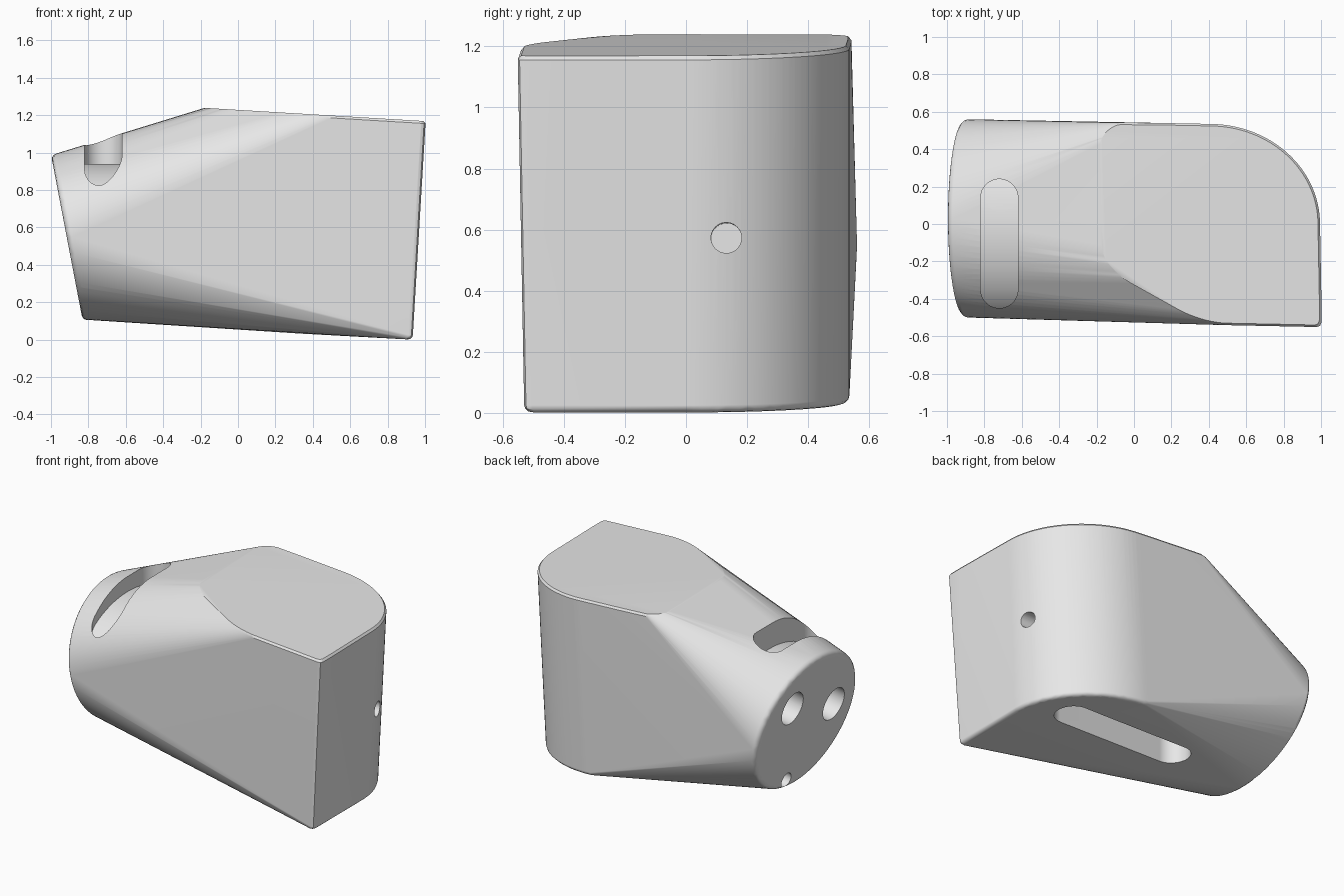
import bpy, bmesh, math
from mathutils import Vector

if "Cube" in bpy.data.objects:
    bpy.data.objects.remove(bpy.data.objects["Cube"])

grey = bpy.data.materials.new("light grey")
grey.diffuse_color = (0.8, 0.8, 0.8, 1)
grey.use_nodes = True
grey.node_tree.nodes["Principled BSDF"].inputs["Base Color"].default_value = grey.diffuse_color


def new_object(name, bm):
    bmesh.ops.recalc_face_normals(bm, faces=bm.faces[:])
    mesh = bpy.data.meshes.new(name)
    bm.to_mesh(mesh)
    bm.free()
    ob = bpy.data.objects.new(name, mesh)
    bpy.context.collection.objects.link(ob)
    return ob


def hull(points):
    bm = bmesh.new()
    for p in points:
        bm.verts.new(p)
    bmesh.ops.remove_doubles(bm, verts=bm.verts[:], dist=0.002)
    bmesh.ops.convex_hull(bm, input=bm.verts[:])
    bmesh.ops.delete(bm, geom=[v for v in bm.verts if not v.link_faces], context='VERTS')
    return bm


def volume(mesh):
    b = bmesh.new()
    b.from_mesh(mesh)
    v = b.calc_volume()
    b.free()
    return v


# Tilted oval end and rounded-corner right end, joined by one convex skin
points = []
end_c = Vector((-0.915, 0.03, 0.545))
end_up = Vector((-0.085, 0, 0.445))
end_out = Vector((-0.982, 0, -0.188))
STEPS = [math.radians(d) for d in (0, 30, 60, 90)]
for a in STEPS:
    k = 1 - 0.03 * (1 - math.cos(a)) / 0.45
    back = 0.03 * (1 - math.sin(a))
    for i in range(96):
        t = math.tau * i / 96
        points.append(end_c + k * (end_up * math.cos(t) + Vector((0, 0.53, 0)) * math.sin(t)) - end_out * back)


def plan(z, inset):
    right, front = 0.935 + 0.056 * z, -0.53 - 0.017 * z
    pts = [(right - 0.025, front), (right - 0.008, front + 0.006), (right, front + 0.025)]
    for i in range(33):
        t = math.pi / 2 * i / 32
        pts.append((right - 0.6 + 0.6 * math.cos(t), 0.535 * math.sin(t)))
    k = 1 - inset / 0.55
    return [(0.35 + (x - 0.35) * k, y * k) for x, y in pts]


for a in STEPS:
    for x, y in plan(0, 0.025 * (1 - math.cos(a))):
        points.append((x, y, 0.054 * (0.935 - x) + 0.025 * (1 - math.sin(a))))
for x, y in plan(1.5, 0):
    points.append((x, y, 1.43 if y < -0.5 else 1.61 + 0.309 * (x - 1)))
points += [(1.02, -0.33, 1.615), (0.0, 0.54, 1.30)]
bm = hull(points)

# Slice off the flat top and soften its rim
top_p, top_n = Vector((-0.19, 0, 1.24)), Vector((0.06, 0, 1)).normalized()
bmesh.ops.bisect_plane(bm, geom=bm.verts[:] + bm.edges[:] + bm.faces[:], dist=1e-5,
                       plane_co=top_p, plane_no=top_n, clear_outer=True)
points = []
centre = Vector((0.4, 0, 1.24 - 0.06 * 0.59))
for v in bm.verts:
    if abs((v.co - top_p).dot(top_n)) < 1e-4:
        points.append(centre + (v.co - centre) * 0.98)
        points.append(v.co - top_n * 0.013)
    else:
        points.append(v.co.copy())
bm.free()
body = new_object("body", hull(points))
body.data.materials.append(grey)


def drill(name, p, q, r):
    p, q = Vector(p), Vector(q)
    b = bmesh.new()
    bmesh.ops.create_cone(b, cap_ends=True, segments=40, radius1=r, radius2=r, depth=(q - p).length)
    rot = (q - p).to_track_quat('Z', 'Y')
    for v in b.verts:
        v.co = rot @ v.co + (p + q) / 2
    return new_object(name, b)


# Strap groove: a round-ended strip whose floor follows the curved top
lo, hi, half = -0.45, 0.24, 0.1
ys = [lo + half * (1 - math.cos(math.radians(a))) for a in range(6, 91, 12)]
ys += [lo + half + (hi - lo - 2 * half) * i / 16 for i in range(1, 17)]
ys += [hi - half * (1 - math.cos(math.radians(a))) for a in range(78, 5, -12)]
b = bmesh.new()
rows = []
for y in ys:
    near = max(0, half - min(y - lo, hi - y))
    w = math.sqrt(half ** 2 - near ** 2)
    z = 0.58 + 0.36 * math.sqrt(1 - (y / 0.52) ** 2)
    rows.append([b.verts.new((-0.72 + sx * w, y, h)) for sx, h in ((-1, z), (1, z), (1, 1.5), (-1, 1.5))])
for r0, r1 in zip(rows, rows[1:]):
    for i in range(4):
        b.faces.new((r0[i], r0[(i + 1) % 4], r1[(i + 1) % 4], r1[i]))
b.faces.new(rows[0])
b.faces.new(rows[-1])
groove = new_object("groove", b)

# Long slot underneath, running from the through hole
a, c, r = Vector((0.62, 0.165, 0)), Vector((-0.2, 0.12, 0)), 0.112
d = math.atan2(a.y - c.y, a.x - c.x)
b = bmesh.new()
ring = []
for mid, start in ((a, d - math.pi / 2), (c, d + math.pi / 2)):
    for i in range(21):
        t = start + math.pi * i / 20
        ring.append(b.verts.new((mid.x + r * math.cos(t), mid.y + r * math.sin(t), -0.2)))
top = bmesh.ops.extrude_face_region(b, geom=[b.faces.new(ring)])["geom"]
for v in top:
    if isinstance(v, bmesh.types.BMVert):
        v.co.z += 0.58
slot = new_object("slot", b)


def end_hole(name, y, z, r, depth):
    p = Vector((-0.915 - 0.19 * (z - 0.545), y, z))
    return drill(name, p + end_out * 0.1, p - end_out * depth, r)


cutters = [
    drill("through_hole", (0.652, 0.157, 1.5), (0.585, 0.157, -0.3), 0.108),
    drill("side_hole", (1.2, 0.131, 0.575), (0.61, 0.133, 0.571), 0.05),
    groove, slot,
    end_hole("strap_hole_a", 0.22, 0.71, 0.11, 0.35),
    end_hole("strap_hole_b", -0.26, 0.55, 0.11, 0.35),
    end_hole("pin_hole", 0.14, 0.17, 0.05, 0.25),
    drill("shaft_a", (-0.715, 0.145, 1.0), (-0.713, 0.145, 0.72), 0.08),
    drill("shaft_b", (-0.705, -0.3, 0.95), (-0.703, -0.3, 0.58), 0.08),
]

# Cut every opening, keeping the first solver that really removes material
bpy.context.view_layer.objects.active = body
body.select_set(True)
for cut in cutters:
    cut.hide_render = True
    before = volume(body.data)
    for solver, own in (('MANIFOLD', False), ('EXACT', False), ('EXACT', True), ('FLOAT', False)):
        saved = body.data.copy()
        m = body.modifiers.new(cut.name, 'BOOLEAN')
        m.operation, m.solver, m.object = 'DIFFERENCE', solver, cut
        m.use_self = own
        bpy.ops.object.modifier_apply(modifier=m.name)
        if 0.0003 < before - volume(body.data) < 0.2:
            break
        body.modifiers.clear()
        body.data = saved
for cut in cutters:
    bpy.data.objects.remove(cut, do_unlink=True)

# Smooth skin with crisp edges
bpy.ops.object.select_all(action='DESELECT')
body.select_set(True)
bpy.ops.object.shade_smooth_by_angle(angle=math.radians(35))
w = body.modifiers.new("even_normals", 'WEIGHTED_NORMAL')
w.keep_sharp = True
